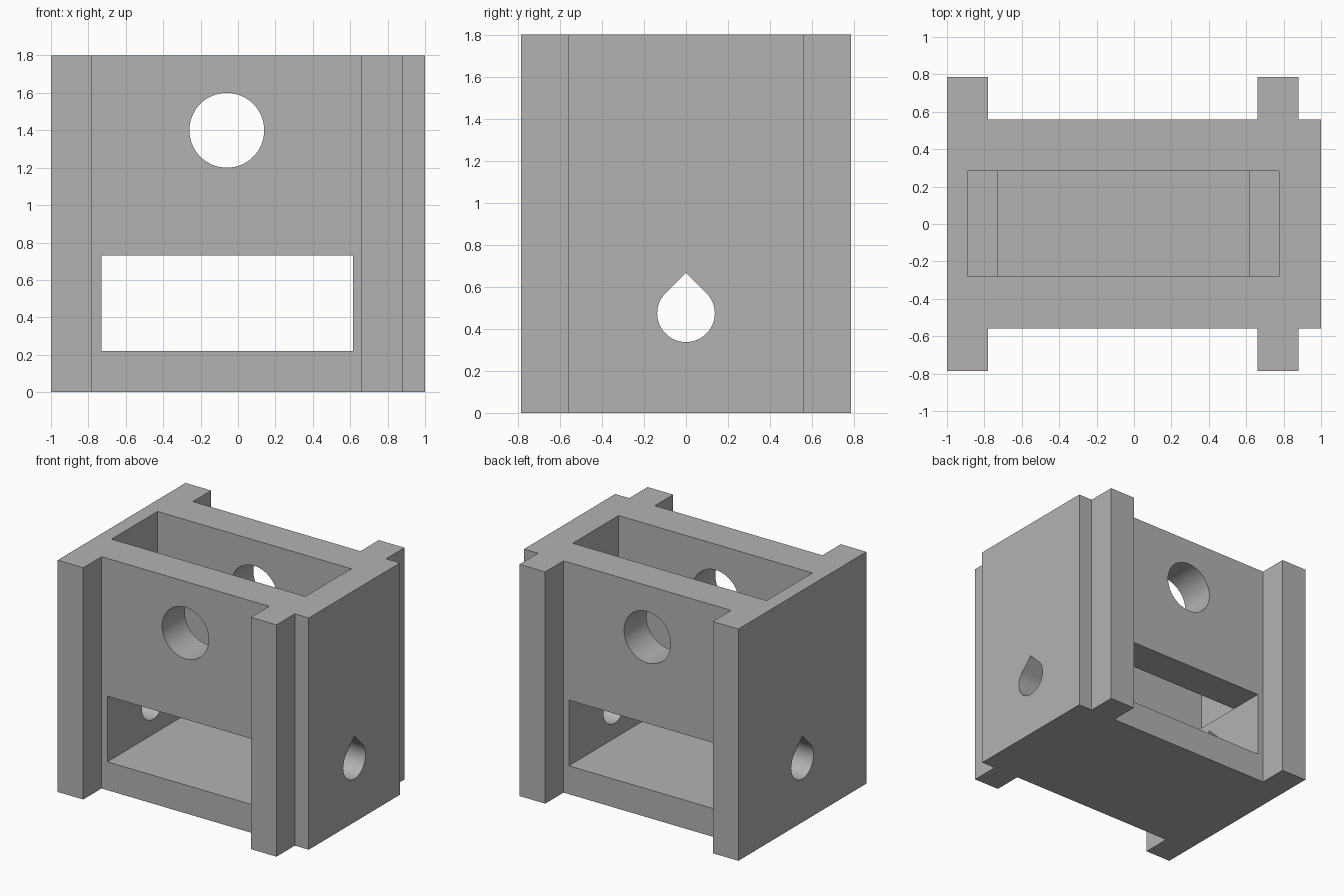
import bpy, bmesh
from math import sin, cos, pi, radians

cube = bpy.data.objects.get("Cube")
if cube:
    bpy.data.objects.remove(cube, do_unlink=True)

# Single grey finish
grey = bpy.data.materials.new("matte grey")
grey.use_nodes = True
grey.diffuse_color = (0.45, 0.45, 0.45, 1)
grey.node_tree.nodes["Principled BSDF"].inputs["Base Color"].default_value = grey.diffuse_color

AXES = {"x": lambda u, v, d: (d, u, v),
        "y": lambda u, v, d: (u, d, v),
        "z": lambda u, v, d: (u, v, d)}


def prism(name, outline, axis, start, end):
    """Extrude a closed 2D outline along one axis."""
    place = AXES[axis]
    bm = bmesh.new()
    face = bm.faces.new([bm.verts.new(place(u, v, start)) for u, v in outline])
    moved = bmesh.ops.extrude_face_region(bm, geom=[face])["geom"]
    bmesh.ops.translate(bm, vec=place(0, 0, end - start),
                        verts=[g for g in moved if isinstance(g, bmesh.types.BMVert)])
    bmesh.ops.recalc_face_normals(bm, faces=bm.faces)
    mesh = bpy.data.meshes.new(name)
    bm.to_mesh(mesh)
    bm.free()
    mesh.materials.append(grey)
    obj = bpy.data.objects.new(name, mesh)
    bpy.context.collection.objects.link(obj)
    return obj


def rect(u0, u1, v0, v1):
    return [(u0, v0), (u1, v0), (u1, v1), (u0, v1)]


def arc(u, v, r, start, sweep, steps):
    angles = [radians(start) + radians(sweep) * i / steps for i in range(steps + 1)]
    return [(u + r * cos(a), v + r * sin(a)) for a in angles]


# Body with four corner ribs: half outline mirrored front to back
wall, rib = 0.56, 0.785
half = [(-1, rib), (-0.78, rib), (-0.78, wall), (0.66, wall),
        (0.66, rib), (0.88, rib), (0.88, wall), (1, wall)]
outline = half + [(x, -y) for x, y in reversed(half)]
body = prism("ribbed_body", outline, "z", 0, 1.8)

# Teardrop: three-quarter circle closed by a 45 degree peak
drop_z, drop_r = 0.474, 0.137
teardrop = arc(0, drop_z, drop_r, 135, 270, 48) + [(0, drop_z + drop_r * 2 ** 0.5)]

# Openings: front window, top pocket, round bore, side teardrop
cutters = [
    prism("window_cutter", rect(-0.73, 0.615, 0.22, 0.73), "y", -1, 1),
    prism("pocket_cutter", rect(-0.89, 0.775, -0.28, 0.283), "z", 0.729, 2),
    prism("bore_cutter", arc(-0.06, 1.4, 0.2, 0, 360, 64)[:-1], "y", -1, 1),
    prism("teardrop_cutter", teardrop, "x", -1.2, 1.2),
]
bpy.context.view_layer.objects.active = body
for cutter in cutters:
    mod = body.modifiers.new(cutter.name, "BOOLEAN")
    mod.operation, mod.solver, mod.object = "DIFFERENCE", "EXACT", cutter
    bpy.ops.object.modifier_apply(modifier=mod.name)
    bpy.data.objects.remove(cutter, do_unlink=True)

# Smooth bores, crisp edges elsewhere
bpy.ops.object.select_all(action="DESELECT")
body.select_set(True)
bpy.ops.object.shade_smooth_by_angle(angle=radians(30))
